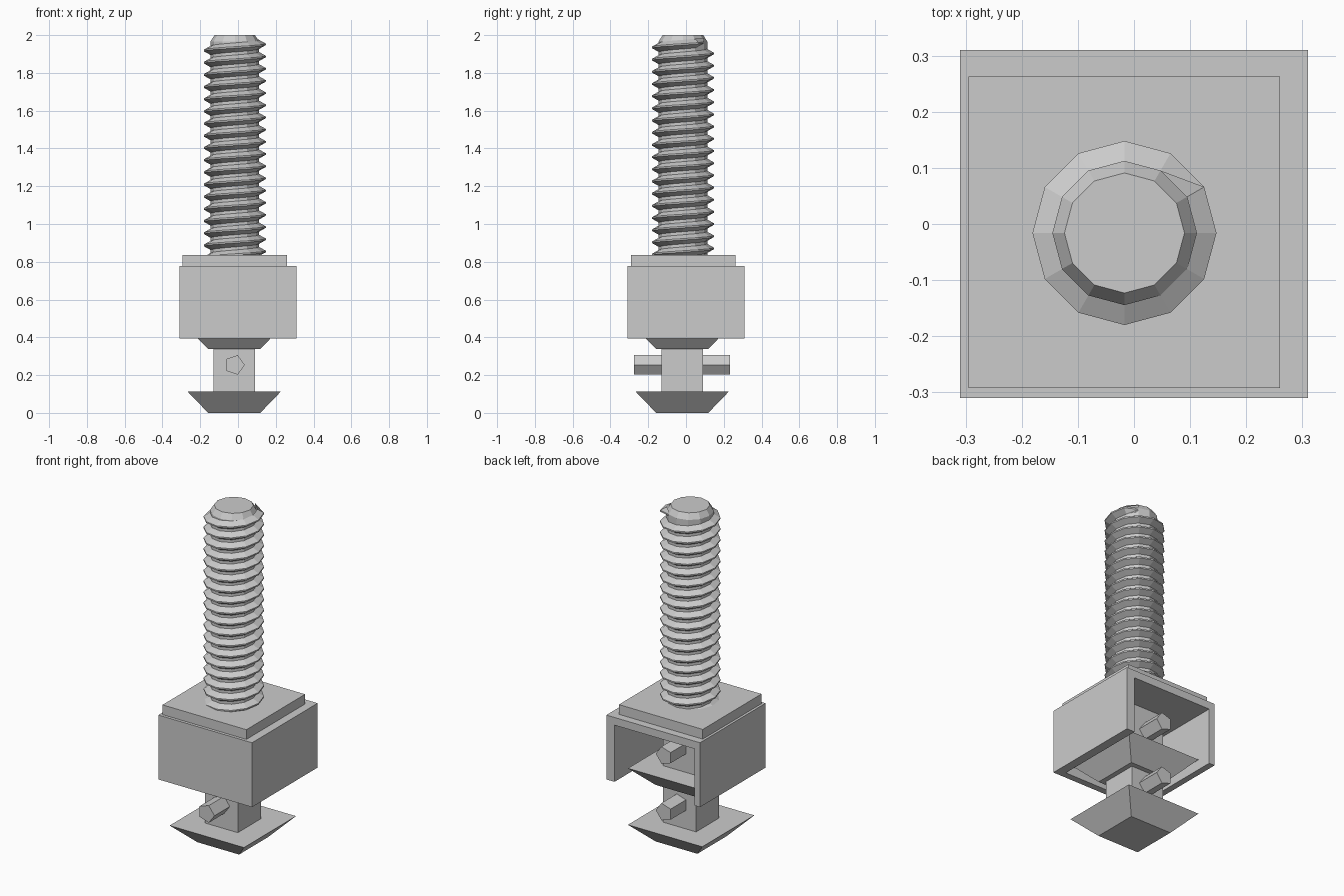
import bpy
import bmesh
from math import cos, sin, pi, radians
from mathutils import Matrix, Vector

cube = bpy.data.objects.get("Cube")
if cube:
    bpy.data.objects.remove(cube, do_unlink=True)

grey = bpy.data.materials.new("plain_grey")
grey.use_nodes = True
grey.diffuse_color = (0.6, 0.6, 0.6, 1)
grey.node_tree.nodes["Principled BSDF"].inputs["Base Color"].default_value = (0.6, 0.6, 0.6, 1)

CX = CY = -0.02          # axis of the pin pieces
AX, AY = -0.017, -0.016  # axis of the threaded rod
SIDES = 12


def finish(name, bm):
    bmesh.ops.recalc_face_normals(bm, faces=bm.faces)
    mesh = bpy.data.meshes.new(name)
    bm.to_mesh(mesh)
    bm.free()
    mesh.materials.append(grey)
    obj = bpy.data.objects.new(name, mesh)
    bpy.context.collection.objects.link(obj)
    return obj


def block(name, low, high):
    """Box between two opposite corners."""
    low, high = Vector(low), Vector(high)
    bm = bmesh.new()
    bmesh.ops.create_cube(bm, size=1)
    bmesh.ops.scale(bm, vec=high - low, verts=bm.verts)
    bmesh.ops.translate(bm, vec=(low + high) / 2, verts=bm.verts)
    return finish(name, bm)


def ring(bm, radius, z, sides, x, y, turn=0):
    return [bm.verts.new((x + radius * cos(turn + 2 * pi * i / sides),
                          y + radius * sin(turn + 2 * pi * i / sides), z))
            for i in range(sides)]


def lathe(name, profile, sides, x, y, turn=0):
    """Closed solid through stacked polygon rings of (radius, height)."""
    bm = bmesh.new()
    rings = [ring(bm, r, z, sides, x, y, turn) for r, z in profile]
    for a, b in zip(rings, rings[1:]):
        for i in range(sides):
            j = (i + 1) % sides
            bm.faces.new((a[i], a[j], b[j], b[i]))
    bm.faces.new(rings[0])
    bm.faces.new(rings[-1])
    return finish(name, bm)


def pin_unit(prefix, base, post_top):
    """Flared square foot, square post and pentagonal cross peg."""
    root2 = 2 ** 0.5
    lathe(prefix + "_foot", [(0.138 * root2, base), (0.246 * root2, base + 0.112)],
          4, CX, CY, pi / 4)
    block(prefix + "_post", (CX - 0.109, CY - 0.109, base + 0.112),
          (CX + 0.109, CY + 0.109, post_top))
    bm = bmesh.new()
    bmesh.ops.create_cone(bm, cap_ends=True, segments=5, radius1=0.054, radius2=0.054, depth=0.508)
    # bring one corner to face +x, then lay the peg along y
    corner = max(bm.verts, key=lambda v: v.co.y).co
    if abs(corner.x) < 0.01:
        bmesh.ops.rotate(bm, verts=bm.verts, matrix=Matrix.Rotation(-pi / 2, 3, "Z"))
    bmesh.ops.rotate(bm, verts=bm.verts, matrix=Matrix.Rotation(pi / 2, 3, "X"))
    bmesh.ops.translate(bm, verts=bm.verts, vec=(CX + 0.002, CY, base + 0.254))
    finish(prefix + "_peg", bm)


# Two stacked pin units
pin_unit("lower_pin", 0.0, 0.338)
pin_unit("upper_pin", 0.338, 0.735)

# Housing, hollow and open at the back and below
housing = block("housing", (-0.31, -0.31, 0.393), (0.31, 0.31, 0.778))
cutter = block("housing_cutter", (-0.272, -0.27, 0.2), (0.256, 0.6, 0.732))
cutter.hide_render = True
cut = housing.modifiers.new("hollow", "BOOLEAN")
cut.operation = "DIFFERENCE"
cut.solver = "EXACT"
cut.object = cutter
graph = bpy.context.evaluated_depsgraph_get()
housing.data = bpy.data.meshes.new_from_object(housing.evaluated_get(graph))
housing.modifiers.clear()
bpy.data.objects.remove(cutter, do_unlink=True)

# Cover plate
block("cover_plate", (-0.295, -0.292, 0.778), (0.26, 0.263, 0.836))

# Rod core with a chamfered tip
CORE, CREST, PITCH = 0.1285, 0.164, 0.0645
lathe("rod_core", [(CORE, 0.8), (CORE, 1.967), (0.107, 2.0)], SIDES, AX, AY)

# Right-handed thread ridge, fading into the core at its upper end
bm = bmesh.new()
steps = SIDES * 18 + 2
last_angle = radians(60)
strips = []
for i in range(steps + 1):
    back = steps - i
    angle = last_angle - back * 2 * pi / SIDES
    mid = 1.951 + PITCH * (2 - back) / SIDES
    crest = CORE if i in (0, steps) else CREST
    strip = []
    for radius, dz in ((CORE, -0.375), (crest, -0.0625), (crest, 0.0625), (CORE, 0.375)):
        strip.append(bm.verts.new((AX + radius * cos(angle), AY + radius * sin(angle),
                                   mid + dz * PITCH)))
    strips.append(strip)
for a, b in zip(strips, strips[1:]):
    for j in range(3):
        bm.faces.new((a[j], b[j], b[j + 1], a[j + 1]))
# Trim whatever would reach below the cover plate
bmesh.ops.bisect_plane(bm, geom=bm.verts[:] + bm.edges[:] + bm.faces[:],
                       plane_co=(0, 0, 0.82), plane_no=(0, 0, 1), clear_inner=True)
finish("rod_thread", bm)
